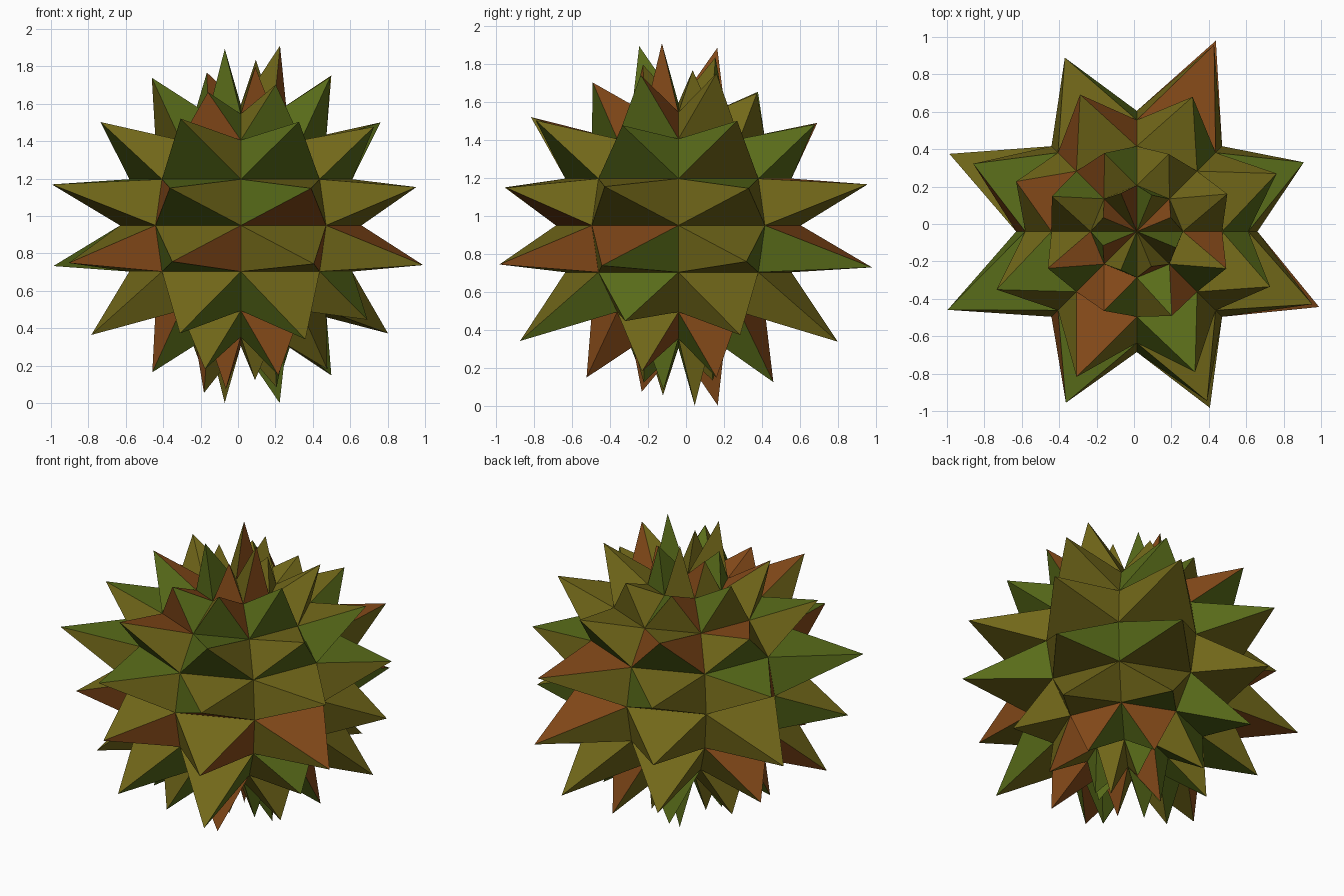
import bpy, bmesh, math, random
from mathutils import Vector

if "Cube" in bpy.data.objects:
    bpy.data.objects.remove(bpy.data.objects["Cube"])

random.seed(4)
RADIUS = 0.645
CENTRE = Vector((0.015, -0.04, 0.95))

# Spike heights: one row per latitude band (top to bottom),
# one value per sector, anticlockwise from +x
HEIGHTS = [
    [.21, .28, .33, .20, .21, .34, .24, .356],
    [.34, .21, .22, .285, .325, .23, .28, .33],
    [.38, .345, .36, .25, .383, .418, .385, .335],
    [.40, .515, .44, .38, .53, .425, .415, .45],
    [.37, .54, .40, .52, .43, .39, .455, .49],
    [.43, .497, .42, .40, .446, .43, .49, .29],
    [.34, .37, .33, .30, .32, .30, .34, .30],
    [.345, .21, .344, .25, .29, .27, .22, .26],
]


def material(name, rgb):
    mat = bpy.data.materials.new(name)
    mat.diffuse_color = (*rgb, 1)
    mat.use_nodes = True
    mat.node_tree.nodes["Principled BSDF"].inputs["Base Color"].default_value = mat.diffuse_color
    return mat


# Core sphere, with every face poked into a spike
bm = bmesh.new()
bmesh.ops.create_uvsphere(bm, u_segments=8, v_segments=8, radius=RADIUS)
bm.normal_update()
step = math.pi / 8
spikes = []
for face in bm.faces:
    c = face.calc_center_median()
    row = int(math.acos(c.z / c.length) / step)
    sector = int((math.atan2(c.y, c.x) % math.tau) / (2 * step)) % 8
    spikes.append((face, HEIGHTS[row][sector]))
for face, height in spikes:
    bmesh.ops.poke(bm, faces=[face], offset=height, center_mode='MEAN')
bmesh.ops.translate(bm, verts=bm.verts, vec=CENTRE)

# Mottled facets: mostly olive, some rust and leaf green
for face in bm.faces:
    face.material_index = random.choices([0, 1, 2], [6, 3, 3])[0]
    face.smooth = False

mesh = bpy.data.meshes.new("spiky_ball")
bm.to_mesh(mesh)
bm.free()
for name, rgb in (("olive", (.17, .14, .01)), ("rust", (.24, .07, .01)),
                  ("leaf", (.10, .15, .01))):
    mesh.materials.append(material(name, rgb))
ball = bpy.data.objects.new("spiky_ball", mesh)
bpy.context.collection.objects.link(ball)
